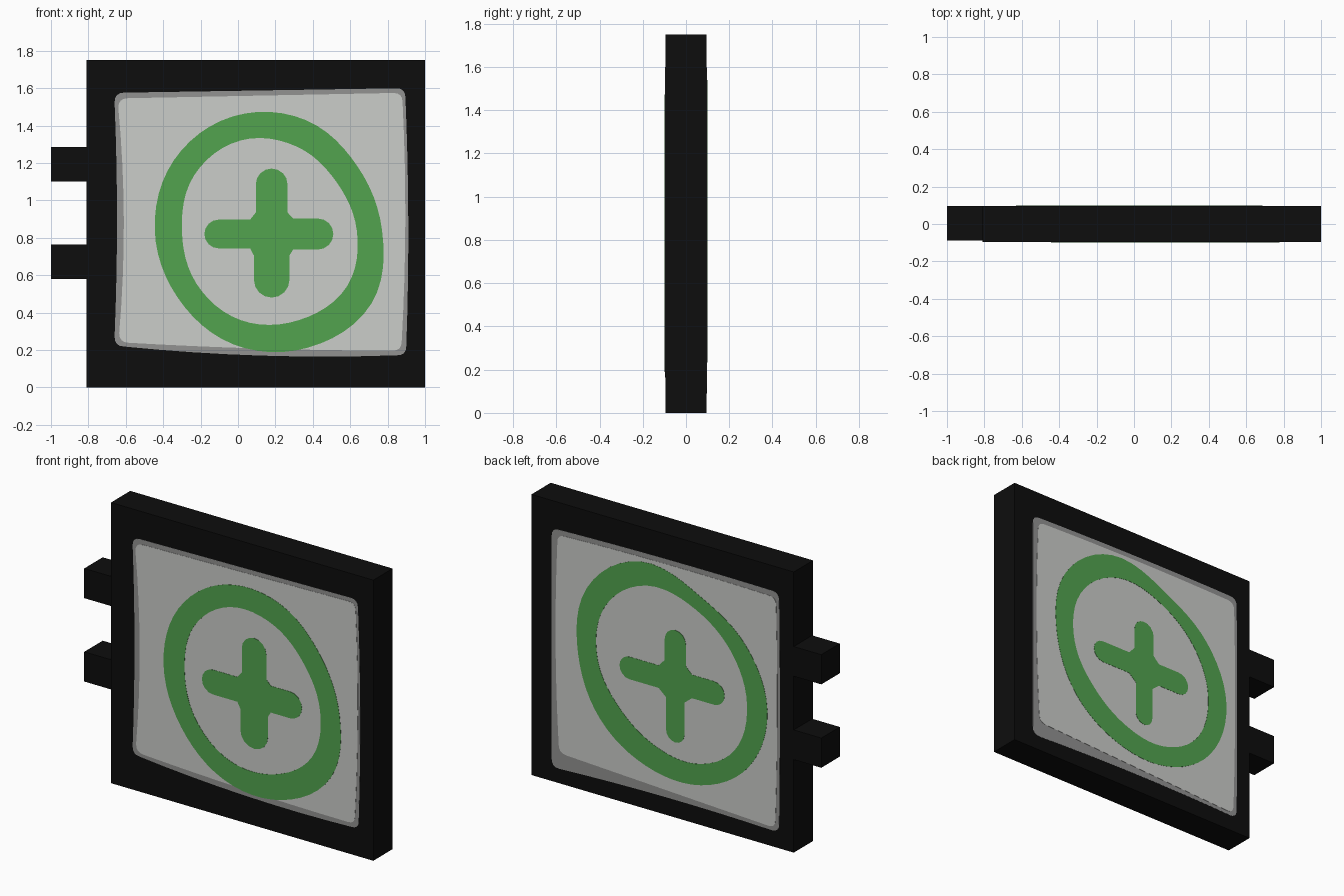
import bpy
import math
from mathutils import Vector

if "Cube" in bpy.data.objects:
    bpy.data.objects.remove(bpy.data.objects["Cube"])


def material(name, r, g, b):
    m = bpy.data.materials.new(name)
    m.diffuse_color = (r, g, b, 1)
    m.use_nodes = True
    m.node_tree.nodes["Principled BSDF"].inputs["Base Color"].default_value = m.diffuse_color
    return m


BLACK = material("black", 0.004, 0.004, 0.004)
GREY = material("mid_grey", 0.287, 0.287, 0.283)
LIGHT = material("light_grey", 0.60, 0.61, 0.59)
GREEN = material("green", 0.084, 0.367, 0.078)


def box(name, x0, x1, y0, y1, z0, z1, mat):
    bpy.ops.mesh.primitive_cube_add(
        size=1, location=((x0 + x1) / 2, (y0 + y1) / 2, (z0 + z1) / 2))
    o = bpy.context.object
    o.name = name
    o.scale = (x1 - x0, y1 - y0, z1 - z0)
    bpy.ops.object.transform_apply(location=False, rotation=False, scale=True)
    o.data.materials.append(mat)


# Outlines are in hundredths of a unit, as seen by a viewer facing the side
def wobbly_circle(radii, steps=6, centre=Vector((17, 84))):
    """Closed loop through radii at equal angles, smoothly interpolated."""
    n, out = len(radii), []
    for i in range(n):
        a, b, c, d = (radii[(i + k) % n] for k in (-1, 0, 1, 2))
        for s in range(steps):
            t = s / steps
            r = b + t / 2 * (c - a + t * (2*a - 5*b + 4*c - d + t * (3*b - 3*c + d - a)))
            ang = (i + t) * math.tau / n
            out.append(centre + r * Vector((math.cos(ang), math.sin(ang))))
    return out


def bowed_quad(corners, bows, r=5):
    """Four-sided loop (clockwise) with rounded corners and bowed edges."""
    pts, out = [Vector(c) for c in corners], []
    for i, c in enumerate(pts):
        nxt = pts[(i + 1) % 4]
        a = c + (pts[i - 1] - c).normalized() * r
        b = c + (nxt - c).normalized() * r
        for s in range(5):
            t = s / 4
            out.append(a * (1 - t)**2 + c * 2 * t * (1 - t) + b * t * t)
        end = nxt + (c - nxt).normalized() * r
        side = (end - b).normalized()
        normal = Vector((-side.y, side.x))
        for s in range(1, 8):
            t = s / 8
            out.append(b.lerp(end, t) + normal * bows[i] * 4 * t * (1 - t))
    return out


def rounded_plus(centre, arms, root=11.5):
    """Arms (length, half width) run right, up, left, down."""
    out = []
    for k, (length, w) in enumerate(arms):
        local = [(root, -w)]
        for s in range(9):
            a = math.pi * (s / 8 - 0.5)
            local.append((length - w + w * math.cos(a), w * math.sin(a)))
        local.append((root, w))
        ca, sa = round(math.cos(k * math.pi / 2)), round(math.sin(k * math.pi / 2))
        out += [Vector((centre[0] + x * ca - y * sa, centre[1] + x * sa + y * ca))
                for x, y in local]
    return out


def plate(name, loops, mat, layer, back):
    """Thin painted plate on the board; later loops are holes."""
    cu = bpy.data.curves.new(name, 'CURVE')
    cu.dimensions = '2D'
    cu.fill_mode = 'BOTH'
    cu.extrude = 0.001
    for pts in loops:
        sp = cu.splines.new('POLY')
        sp.points.add(len(pts) - 1)
        for sp_pt, p in zip(sp.points, pts):
            sp_pt.co = (p.x / 100, p.y / 100, 0, 1)
        sp.use_cyclic_u = True
    o = bpy.data.objects.new(name, cu)
    bpy.context.collection.objects.link(o)
    y = 0.095 + 0.0013 * layer
    o.location = (0.19, y, 0) if back else (0, -y, 0)
    o.rotation_euler = (math.pi / 2, 0, math.pi if back else 0)
    cu.materials.append(mat)
    bpy.ops.object.select_all(action='DESELECT')
    o.select_set(True)
    bpy.context.view_layer.objects.active = o
    bpy.ops.object.convert(target='MESH')


def painted_side(side, border, panel, outer, inner, plus):
    b = side == "back"
    plate(side + "_panel_border", [bowed_quad(*border)], GREY, 0, b)
    plate(side + "_panel", [bowed_quad(*panel)], LIGHT, 1, b)
    plate(side + "_ring", [wobbly_circle(outer), wobbly_circle(inner)], GREEN, 2, b)
    plate(side + "_plus", [rounded_plus(*plus)], GREEN, 2, b)


# Board and the two side brackets
box("sign_board", -0.81, 1.0, -0.095, 0.095, 0, 1.75, BLACK)
for name, z0 in (("lower_bracket", 0.58), ("upper_bracket", 1.10)):
    box(name, -1.0, -0.81, -0.087, 0.095, z0, z0 + 0.185, BLACK)

# Painted front
painted_side(
    "front",
    border=([(-66, 157.5), (89.5, 160), (90, 17), (-66, 22)], (0, 1.3, 2.5, -1.3)),
    panel=([(-64, 154.5), (88, 157.5), (87.5, 19.5), (-63.5, 24)], (0, 1.7, 1, -2.7)),
    outer=(60, 58, 62, 64, 63.5, 61.5, 61, 64, 66, 67),
    inner=(46.5, 44, 47, 50.5, 50, 47, 48.5, 50.5, 50.5, 51),
    plus=((18, 82), ((33, 8.3), (35, 8.5), (36, 7.7), (34, 9.5))))

# Painted back
painted_side(
    "back",
    border=([(-67, 158), (90, 159.5), (90, 10), (-67, 9)], (0.8, 0.5, -1.5, 0)),
    panel=([(-63, 155), (88, 156), (87.5, 12), (-62, 19)], (1, 1, 0, 1.7)),
    outer=(65, 62, 61.5, 73, 73.5, 65.5, 62, 60, 62, 65),
    inner=(51, 50, 52, 58.5, 58.5, 52, 45, 44.5, 49, 52.5),
    plus=((18.5, 85), ((34, 7.3), (32, 7.3), (38.5, 7), (38, 6.3))))
